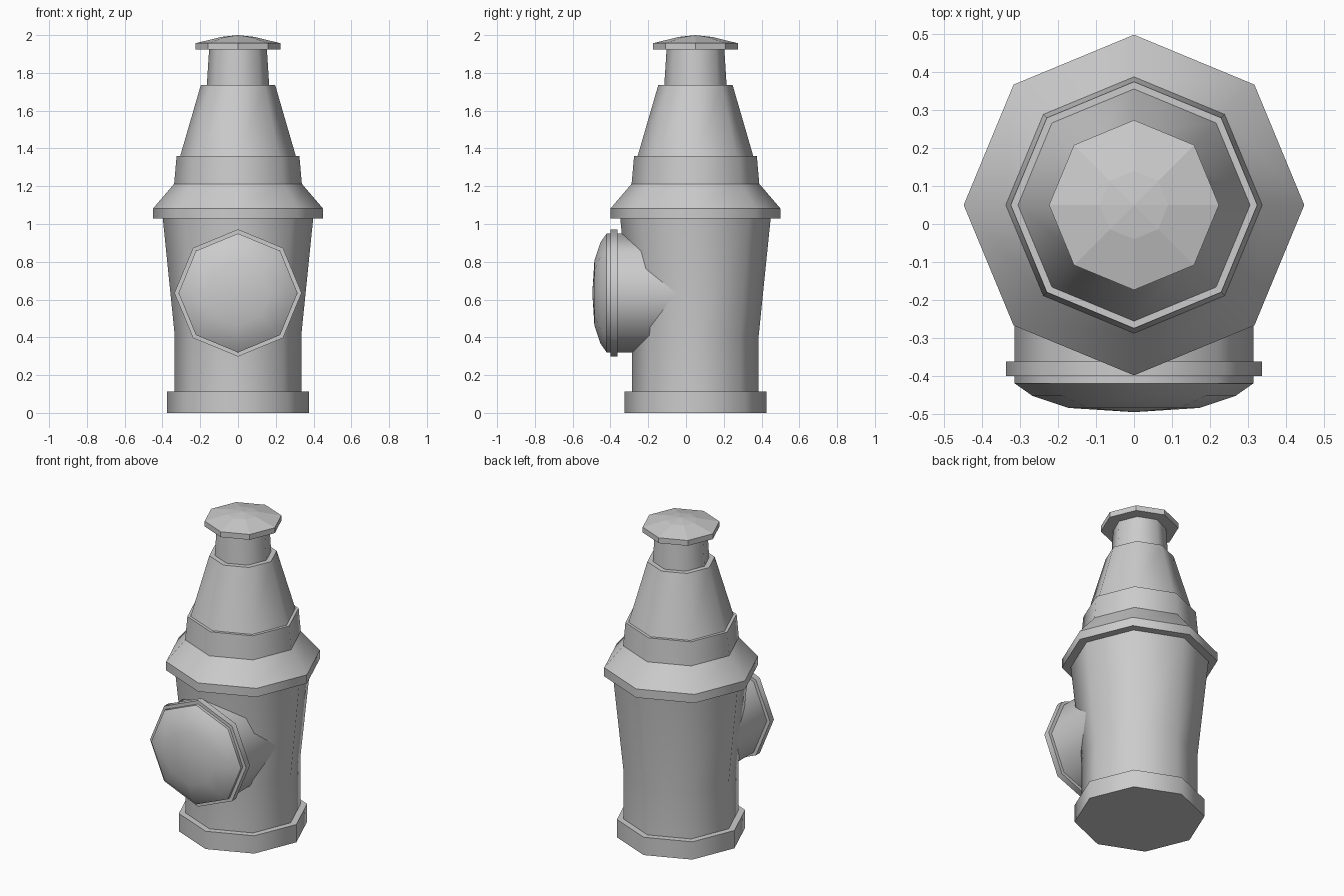
import bpy, bmesh
from math import sin, cos, pi
from mathutils import Matrix

if "Cube" in bpy.data.objects:
    bpy.data.objects.remove(bpy.data.objects["Cube"])

SIDES = 8


def lathe(name, profile, matrix, soft=(), flat=False):
    """Revolve (radius, height) points into an octagonal solid.
    Rings are sharp unless their index is listed in soft."""
    bm = bmesh.new()
    rings = []
    for r, h in profile:
        n = 1 if r == 0 else SIDES
        rings.append([bm.verts.new((r * cos(2 * pi * i / SIDES),
                                    r * sin(2 * pi * i / SIDES), h)) for i in range(n)])
    for a, b in zip(rings, rings[1:]):
        for i in range(SIDES):
            j = (i + 1) % SIDES
            quad = [a[i % len(a)], a[j % len(a)], b[j % len(b)], b[i % len(b)]]
            bm.faces.new(list(dict.fromkeys(quad)))
    if len(rings[0]) > 1:
        bm.faces.new(rings[0][::-1])
    if len(rings[-1]) > 1:
        bm.faces.new(rings[-1])
    for f in bm.faces:
        f.smooth = not flat
    for k, ring in enumerate(rings):
        if k in soft or len(ring) == 1:
            continue
        for i in range(SIDES):
            e = bm.edges.get((ring[i], ring[(i + 1) % SIDES]))
            if e:
                e.smooth = False
    bmesh.ops.recalc_face_normals(bm, faces=bm.faces)
    mesh = bpy.data.meshes.new(name)
    bm.to_mesh(mesh)
    bm.free()
    obj = bpy.data.objects.new(name, mesh)
    obj.matrix_world = matrix
    bpy.context.collection.objects.link(obj)
    return obj


upright = Matrix.Translation((0, 0.05, 0))
# local height runs toward the front (-y)
forward = Matrix.Translation((0, 0, 0.635)) @ Matrix.Rotation(pi / 2, 4, 'X')

# Main tower: foot, flared barrel, shoulder ring, collar, cone and neck
lathe("body", [
    (0.375, 0), (0.375, 0.113),
    (0.335, 0.113), (0.335, 0.41), (0.398, 1.028),
    (0.449, 1.028), (0.449, 1.083), (0.338, 1.213),
    (0.325, 1.36), (0.306, 1.36), (0.197, 1.735),
    (0.165, 1.735), (0.153, 1.925)], upright, soft=(3,))

# Faceted lid on the neck
lathe("top_cap", [(0.224, 1.923), (0.224, 1.957), (0.09, 1.99), (0, 2.0)],
      upright, flat=True)

# Side outlet: short pipe with a domed front
lathe("outlet", [(0.315, 0.0), (0.315, 0.42), (0.268, 0.453),
                 (0.172, 0.485), (0, 0.496)], forward, soft=(2, 3))

# Flange around the outlet
lathe("outlet_flange", [(0.337, 0.362), (0.337, 0.401)], forward)
